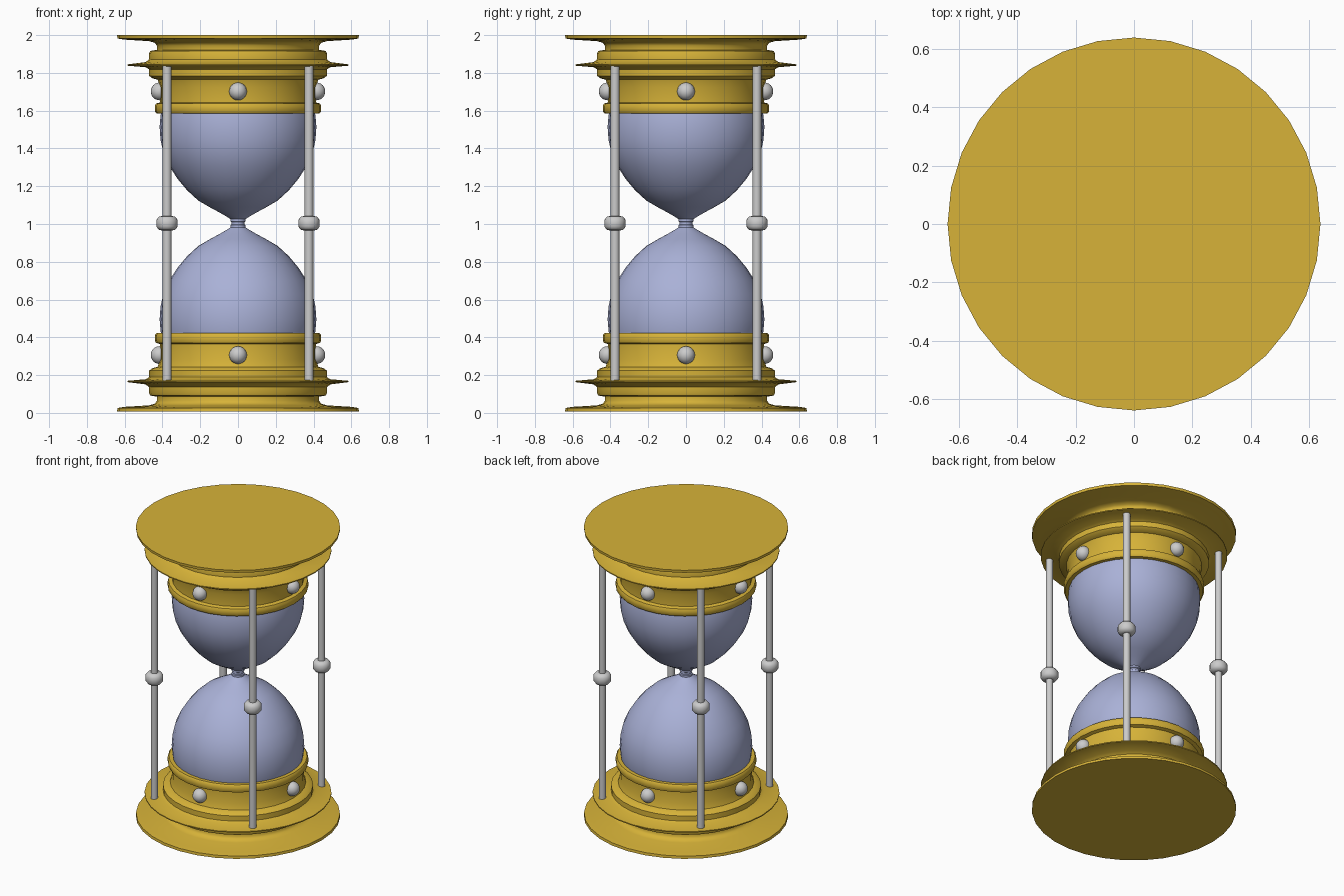
import bpy, bmesh, math
from mathutils import Vector

if "Cube" in bpy.data.objects:
    bpy.data.objects.remove(bpy.data.objects["Cube"])

MID = 1.004   # height of the mirror plane through the neck


def material(name, rgb):
    m = bpy.data.materials.new(name)
    m.diffuse_color = (*rgb, 1)
    m.use_nodes = True
    m.node_tree.nodes["Principled BSDF"].inputs["Base Color"].default_value = m.diffuse_color
    return m


gold = material("gold", (0.68, 0.45, 0.04))
glass = material("pale_glass", (0.40, 0.44, 0.68))


def lathe(name, profile, sides, mat=None, location=(0, 0, 0), flip=1, angle=50):
    """Revolve (radius, height) points about z; radius 0 closes to a point."""
    bm = bmesh.new()
    rings = []
    for r, z in profile:
        if r == 0:
            rings.append([bm.verts.new((0, 0, z * flip))] * sides)
        else:
            rings.append([bm.verts.new((r * math.cos(math.tau * i / sides),
                                        r * math.sin(math.tau * i / sides),
                                        z * flip)) for i in range(sides)])
    for a, b in zip(rings, rings[1:]):
        for i in range(sides):
            j = (i + 1) % sides
            bm.faces.new(list(dict.fromkeys((a[i], a[j], b[j], b[i]))))
    bmesh.ops.recalc_face_normals(bm, faces=bm.faces)
    me = bpy.data.meshes.new(name)
    bm.to_mesh(me)
    bm.free()
    ob = bpy.data.objects.new(name, me)
    ob.location = Vector(location)
    bpy.context.collection.objects.link(ob)
    if mat:
        me.materials.append(mat)
    bpy.context.view_layer.objects.active = ob
    bpy.ops.object.select_all(action='DESELECT')
    ob.select_set(True)
    bpy.ops.object.shade_smooth_by_angle(angle=math.radians(angle))
    return ob


# Turned end cap: outer plate, moulding, rod flange, collar and lip
cap = [(0, .996), (.64, .996), (.638, .978), (.60, .972), (.47, .964),
       (.44, .955), (.43, .94), (.43, .918), (.465, .912), (.47, .90),
       (.47, .868), (.49, .853), (.585, .841), (.585, .834), (.49, .826),
       (.47, .815), (.47, .78), (.455, .768), (.425, .76), (.412, .72),
       (.412, .64), (.435, .633), (.44, .62), (.44, .592), (.432, .582),
       (.405, .582)]
# Glass bulb, from inside the collar down to the neck
bulb = [(.40, .62), (.41, .57), (.415, .51), (.41, .44), (.395, .375),
        (.365, .305), (.32, .235), (.27, .175), (.21, .12), (.15, .085),
        (.10, .058), (.06, .035), (.04, .022), (.04, .01), (.034, .006), (.034, 0)]

# Studs around each collar
stud = [(.047 * math.sin(math.pi * k / 12), .047 * math.cos(math.pi * k / 12))
        for k in range(13)]
stud[0], stud[-1] = (0, .047), (0, -.047)

for end, s in (("top", 1), ("bottom", -1)):
    lathe(f"{end}_cap", cap, 32, gold, (0, 0, MID), s)
    lathe(f"{end}_bulb", bulb, 32, glass, (0, 0, MID), s)
    for i in range(4):
        a = i * math.pi / 2
        lathe(f"{end}_stud_{i + 1}", stud, 16, None,
              (.415 * math.cos(a), .415 * math.sin(a), MID + s * .698))

# Four rods, each with a flattened bead at mid height
rod_half = [(.023, .832), (.023, .038), (.042, .036), (.056, .018)]
rod = rod_half + [(r, -z) for r, z in reversed(rod_half)]
for i in range(4):
    a = math.pi / 4 + i * math.pi / 2
    lathe(f"rod_{i + 1}", rod, 16, None,
          (.531 * math.cos(a), .531 * math.sin(a), MID), angle=60)
